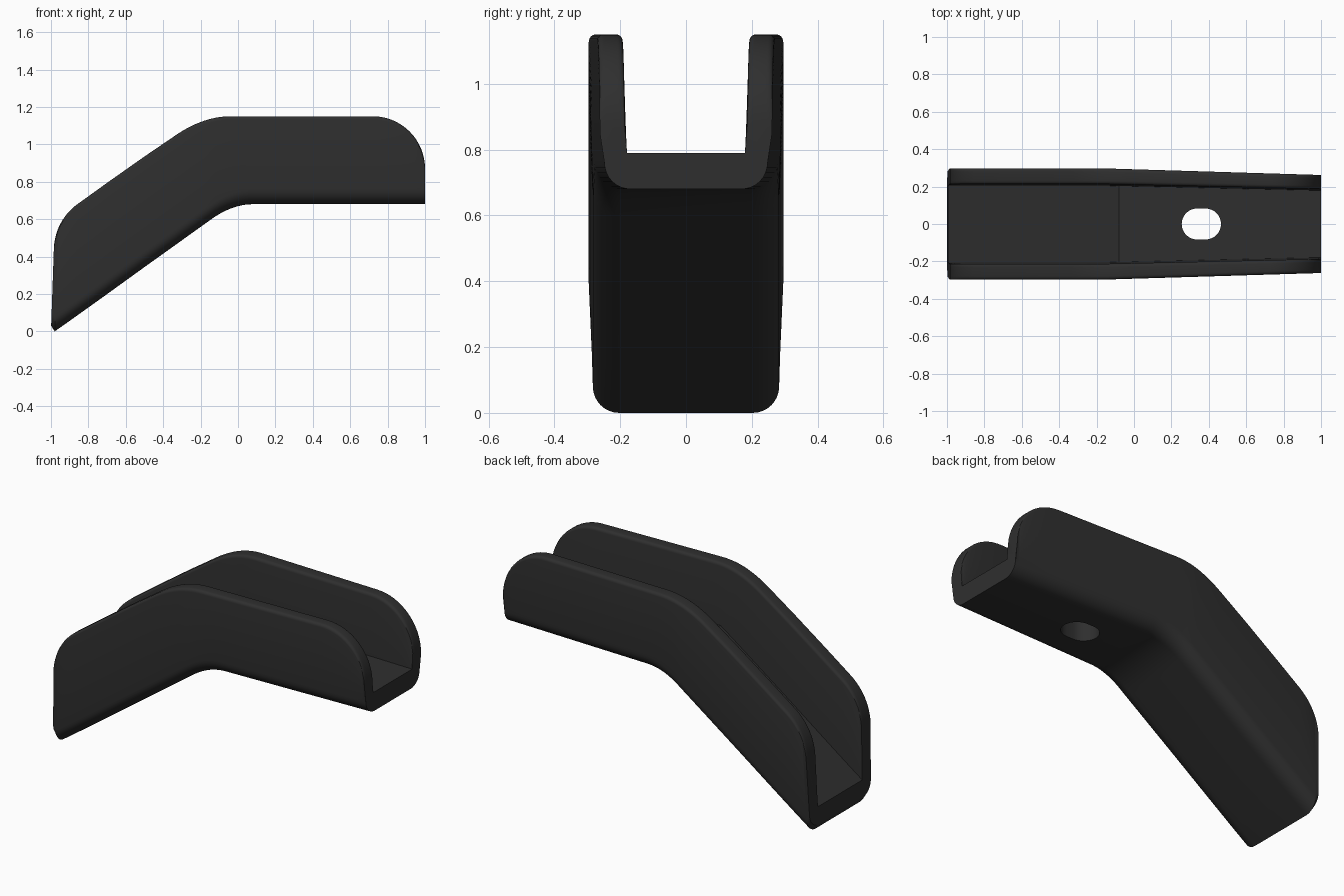
import bpy, bmesh, math

if "Cube" in bpy.data.objects:
    bpy.data.objects.remove(bpy.data.objects["Cube"])

dark = bpy.data.materials.new("charcoal")
dark.diffuse_color = (0.028, 0.028, 0.028, 1)
dark.use_nodes = True
dark.node_tree.nodes["Principled BSDF"].inputs["Base Color"].default_value = dark.diffuse_color


def soft_min(a, b, k):
    return min(a, b) - max(k - abs(a - b), 0) ** 2 / (4 * k)


# side profile: underside, channel floor and rim heights along x
def z_bottom(x):
    if x < -0.98:
        return (-0.98 - x) * 1.5
    return soft_min(0.716 * (x + 0.98), 0.68, 0.08)


def z_floor(x):
    return min(0.79 + 0.716 * (x + 0.08), 0.79)


def z_rim(x):
    if x < -0.875:
        return 0.444 + math.sqrt(max(0.285 ** 2 - (x + 0.715) ** 2, 0))
    if x > 0.72:
        return 0.87 + math.sqrt(max(0.28 ** 2 - (x - 0.72) ** 2, 0))
    return soft_min(0.68 + 0.68 * (x + 0.875), 1.15, 0.10)


# half of the U cross-section, from underside to channel floor
def half_section(x):
    t = max(0, (x + 0.15) / 1.15)
    outer, inner = 0.297 - 0.035 * t, 0.213 - 0.026 * t
    low, r, e = outer - 0.014, 0.08, 0.018
    zb, zf, zt = z_bottom(x), z_floor(x), z_rim(x)
    pts = []
    for i in range(9):
        a = math.pi / 2 * i / 8
        pts.append((low - r + r * math.sin(a), zb + r - r * math.cos(a)))
    for i in range(5):
        a = math.pi / 2 * i / 4
        pts.append((outer - e + e * math.cos(a), zt - e + e * math.sin(a)))
    for i in range(5):
        a = math.pi / 2 * i / 4
        pts.append((inner + e - e * math.sin(a), zt - e + e * math.cos(a)))
    pts.append((inner - 0.008, zf))
    return pts


# stations, dense where the profile curves
xs = [-0.715 - 0.285 * math.cos(math.radians(55.8) * i / 12) for i in range(13)]
xs += [-0.98, -0.7, -0.5]
xs += [-0.36 + 0.02 * i for i in range(24)]
xs += [0.3, 0.5]
xs += [0.72 + 0.28 * math.sin(math.pi / 2 * i / 16) for i in range(17)]
xs.sort()

# channel body
bm = bmesh.new()
rings = []
for x in xs:
    half = half_section(x)
    loop = half + [(-y, z) for y, z in reversed(half)]
    lean = 0.035 * max(0, (-0.6 - x) / 0.4)
    rings.append([bm.verts.new((x + lean * z, y, z)) for y, z in loop])
n = len(rings[0])
for a, b in zip(rings, rings[1:]):
    for i in range(n):
        j = (i + 1) % n
        bm.faces.new((a[i], a[j], b[j], b[i]))
bm.faces.new(rings[0])
bm.faces.new(rings[-1])
bmesh.ops.recalc_face_normals(bm, faces=bm.faces)
mesh = bpy.data.meshes.new("channel_bracket")
bm.to_mesh(mesh)
bm.free()
mesh.materials.append(dark)
body = bpy.data.objects.new("channel_bracket", mesh)
bpy.context.collection.objects.link(body)

# slot cutter
bm = bmesh.new()
r, verts = 0.083, []
for cx, start in ((0.382, -90), (0.338, 90)):
    for i in range(17):
        a = math.radians(start + 180 * i / 16)
        verts.append(bm.verts.new((cx + r * math.cos(a), r * math.sin(a), 0.5)))
face = bm.faces.new(verts)
ext = bmesh.ops.extrude_face_region(bm, geom=[face])
bmesh.ops.translate(bm, vec=(0, 0, 0.5),
                    verts=[v for v in ext["geom"] if isinstance(v, bmesh.types.BMVert)])
bmesh.ops.recalc_face_normals(bm, faces=bm.faces)
cut_mesh = bpy.data.meshes.new("slot_cutter")
bm.to_mesh(cut_mesh)
bm.free()
cut_mesh.materials.append(dark)
cutter = bpy.data.objects.new("slot_cutter", cut_mesh)
bpy.context.collection.objects.link(cutter)

mod = body.modifiers.new("slot", 'BOOLEAN')
mod.operation, mod.solver, mod.object = 'DIFFERENCE', 'EXACT', cutter
bpy.context.view_layer.objects.active = body
body.select_set(True)
cutter.select_set(False)
bpy.ops.object.modifier_apply(modifier="slot")
bpy.data.objects.remove(cutter)
bpy.ops.object.shade_smooth_by_angle(angle=math.radians(30))
